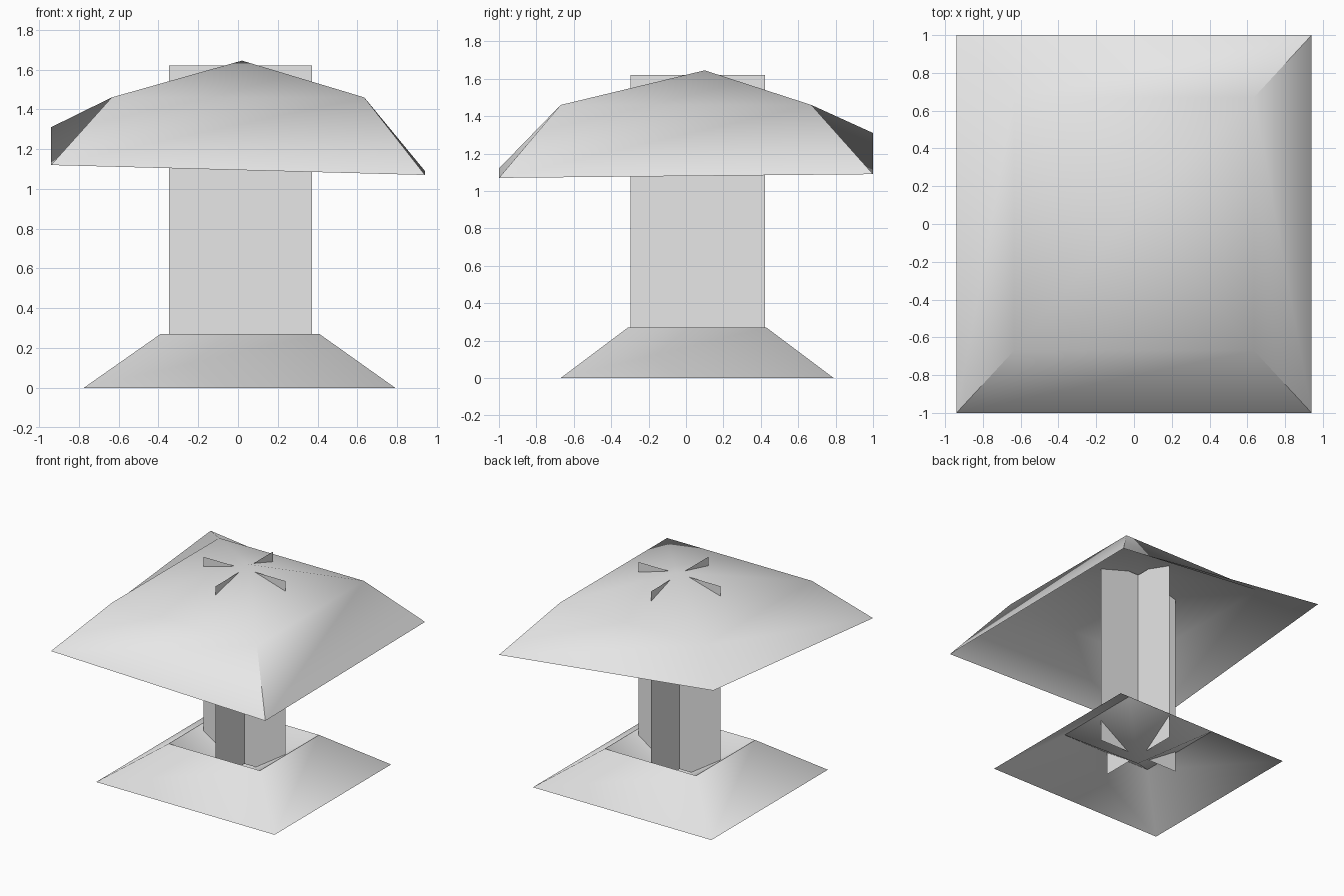
import bpy

cube = bpy.data.objects.get("Cube")
if cube:
    bpy.data.objects.remove(cube, do_unlink=True)

# One plain grey for everything
grey = bpy.data.materials.new("plain grey")
grey.use_nodes = True
grey.diffuse_color = (0.8, 0.8, 0.8, 1)
grey.node_tree.nodes["Principled BSDF"].inputs["Base Color"].default_value = (0.8, 0.8, 0.8, 1)


def make(name, verts, faces, smooth=None):
    mesh = bpy.data.meshes.new(name)
    mesh.from_pydata(verts, [], faces)
    mesh.materials.append(grey)
    obj = bpy.data.objects.new(name, mesh)
    bpy.context.collection.objects.link(obj)
    if smooth:
        bpy.ops.object.select_all(action='DESELECT')
        obj.select_set(True)
        bpy.context.view_layer.objects.active = obj
        bpy.ops.object.shade_smooth_by_angle(angle=smooth)
    return obj


def ring(x0, x1, y0, y1, heights):
    """Four corners, counter-clockwise from the front at -x."""
    corners = [(x0, y0), (x1, y0), (x1, y1), (x0, y1)]
    return [(x, y, z) for (x, y), z in zip(corners, heights)]


def fan(centre, first):
    return [(first + i, first + (i + 1) % 4, centre) for i in range(4)]


def side(i):
    j = (i + 1) % 4
    return (i, j, 4 + j, 4 + i)


# Cap: open sheet with a low peak and one raised rim corner
rim = ring(-0.94, 0.94, -1.0, 1.0, (1.12, 1.07, 1.09, 1.31))
shoulder = ring(-0.635, 0.635, -0.67, 0.67, [1.46] * 4)
twisted = [(2, 3, 7), (2, 7, 6), (3, 0, 7), (0, 4, 7)]
make("cap", rim + shoulder + [(0.02, 0.1, 1.645)],
     [side(0), side(1)] + twisted + fan(8, 4), smooth=1.05)

# Base: sloping skirt with a sunken pyramid top, open below
foot = ring(-0.775, 0.79, -0.67, 0.79, [0] * 4)
lip = ring(-0.39, 0.41, -0.31, 0.43, [0.27] * 4)
make("base", foot + lip + [(0.012, 0.06, 0.01)],
     [side(i) for i in range(4)] + fan(8, 4), smooth=1.05)

# Stem: two crossing upright sheets
cx, cy, half, low, high = 0.012, 0.063, 0.36, 0.075, 1.62
for name, dx, dy in (("stem_sheet_across", half, 0), ("stem_sheet_along", 0, half)):
    make(name, [(cx - dx, cy - dy, low), (cx + dx, cy + dy, low),
                (cx + dx, cy + dy, high), (cx - dx, cy - dy, high)], [(0, 1, 2, 3)])
